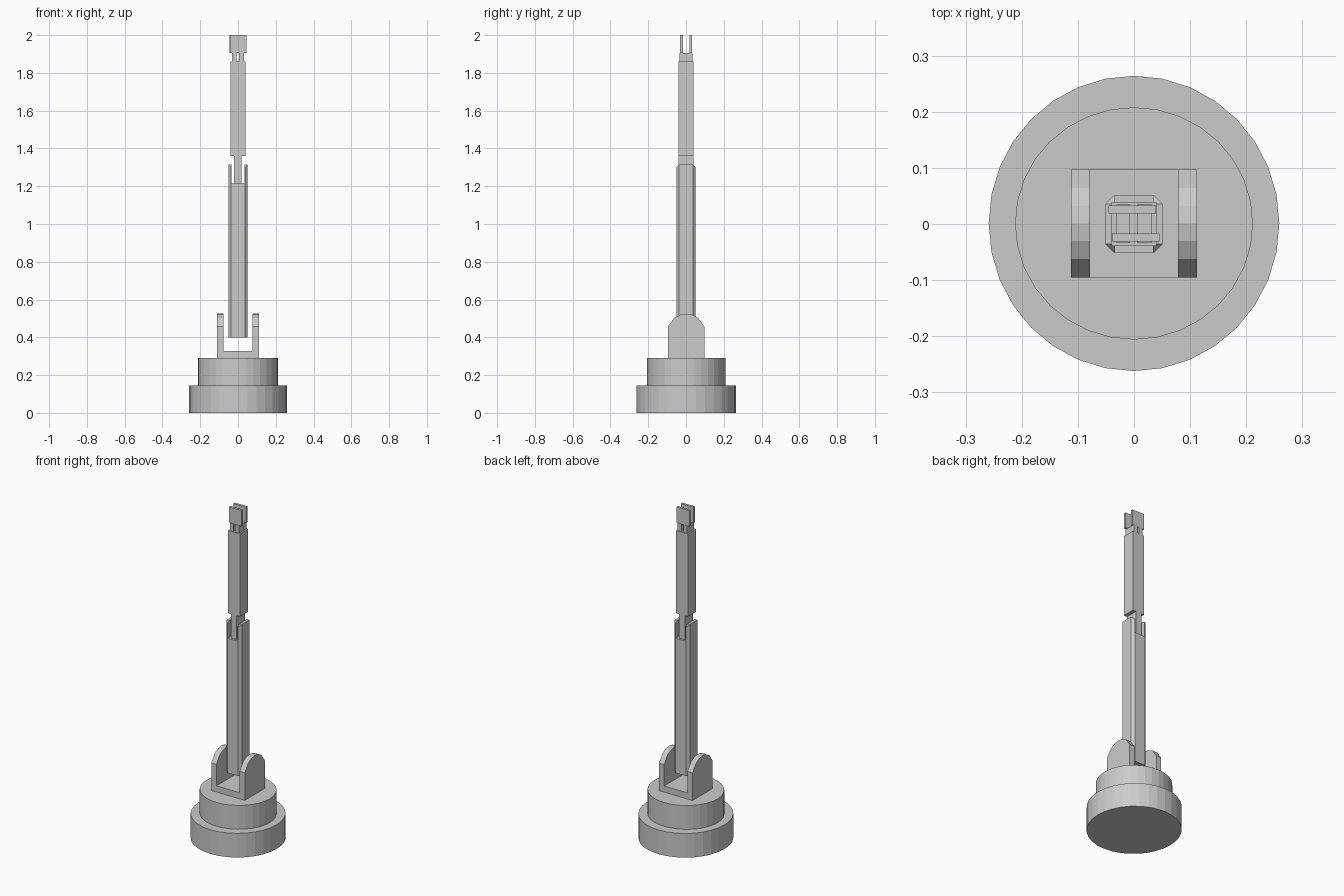
import bpy, bmesh
from mathutils import Vector

if "Cube" in bpy.data.objects:
    bpy.data.objects.remove(bpy.data.objects["Cube"])


def make_object(name, bm):
    bmesh.ops.recalc_face_normals(bm, faces=bm.faces)
    mesh = bpy.data.meshes.new(name)
    bm.to_mesh(mesh)
    bm.free()
    obj = bpy.data.objects.new(name, mesh)
    bpy.context.collection.objects.link(obj)
    return obj


def extruded(points, direction):
    """Close a list of 3D points into a face and extrude it."""
    bm = bmesh.new()
    face = bm.faces.new([bm.verts.new(p) for p in points])
    ext = bmesh.ops.extrude_face_region(bm, geom=[face], use_keep_orig=True)
    moved = [v for v in ext["geom"] if isinstance(v, bmesh.types.BMVert)]
    bmesh.ops.translate(bm, verts=moved, vec=Vector(direction))
    return bm


def box(name, x0, x1, y0, y1, z0, z1):
    pts = [(x0, y0, z0), (x1, y0, z0), (x1, y1, z0), (x0, y1, z0)]
    return make_object(name, extruded(pts, (0, 0, z1 - z0)))


def drum(name, rx, ry, z0, z1):
    bm = bmesh.new()
    bmesh.ops.create_cone(bm, cap_ends=True, segments=32, radius1=1, radius2=1, depth=z1 - z0)
    bmesh.ops.scale(bm, verts=bm.verts, vec=(rx, ry, 1))
    bmesh.ops.translate(bm, verts=bm.verts, vec=(0, 0.001, (z0 + z1) / 2))
    return make_object(name, bm)


# Stepped round base
drum("base_lower", 0.259, 0.263, 0, 0.146)
drum("base_turntable", 0.212, 0.207, 0.146, 0.29)

# Shoulder bracket: floor and two round-topped cheeks
box("shoulder_floor", -0.078, 0.078, -0.095, 0.097, 0.29, 0.327)
half = [(0.096, 0.29), (0.096, 0.457), (0.0635, 0.503), (0.031, 0.52), (0, 0.525)]
outline = half + [(-y, z) for y, z in reversed(half[:-1])]
for side, x in (("left", -0.112), ("right", 0.078)):
    pts = [(x, y + 0.001, z) for y, z in outline]
    make_object("shoulder_cheek_" + side, extruded(pts, (0.034, 0, 0)))

# Lower arm: forked at the top, with chamfered outer corners
W, S, TOP, SLOT, BOT = 0.051, 0.034, 1.315, 1.215, 0.40
fork = [(-W, BOT), (W, BOT), (W, TOP), (S, TOP), (S, SLOT), (-S, SLOT), (-S, TOP), (-W, TOP)]
bm = extruded([(x, -W, z) for x, z in fork], (0, 2 * W, 0))
corners = []
for e in bm.edges:
    mid = (e.verts[0].co + e.verts[1].co) / 2
    d = e.verts[1].co - e.verts[0].co
    outer = abs(mid.x) > W - 1e-4 and abs(mid.y) > W - 1e-4 and abs(d.z) > 0.1
    tip = mid.z > TOP - 1e-4 and abs(d.x) > 1e-3
    if outer or tip:
        corners.append(e)
bmesh.ops.bevel(bm, geom=corners, offset=0.015, segments=1, affect='EDGES', clamp_overlap=True)
make_object("lower_arm", bm)

# Upper arm with the tongue that sits in the fork
box("elbow_tongue", -0.02, 0.018, -0.039, 0.039, 1.215, 1.36)
box("upper_arm", -0.04, 0.04, -0.039, 0.039, 1.36, 1.86)

# Split wrist
for side, x0, x1 in (("left", -0.031, -0.007), ("right", 0.005, 0.031)):
    box("wrist_" + side, x0, x1, -0.034, 0.035, 1.86, 1.905)

# Gripper plates, slightly offset from each other
box("gripper_back", -0.045, 0.039, 0.019, 0.033, 1.905, 2.0)
box("gripper_front", -0.039, 0.045, -0.031, -0.017, 1.905, 2.0)
